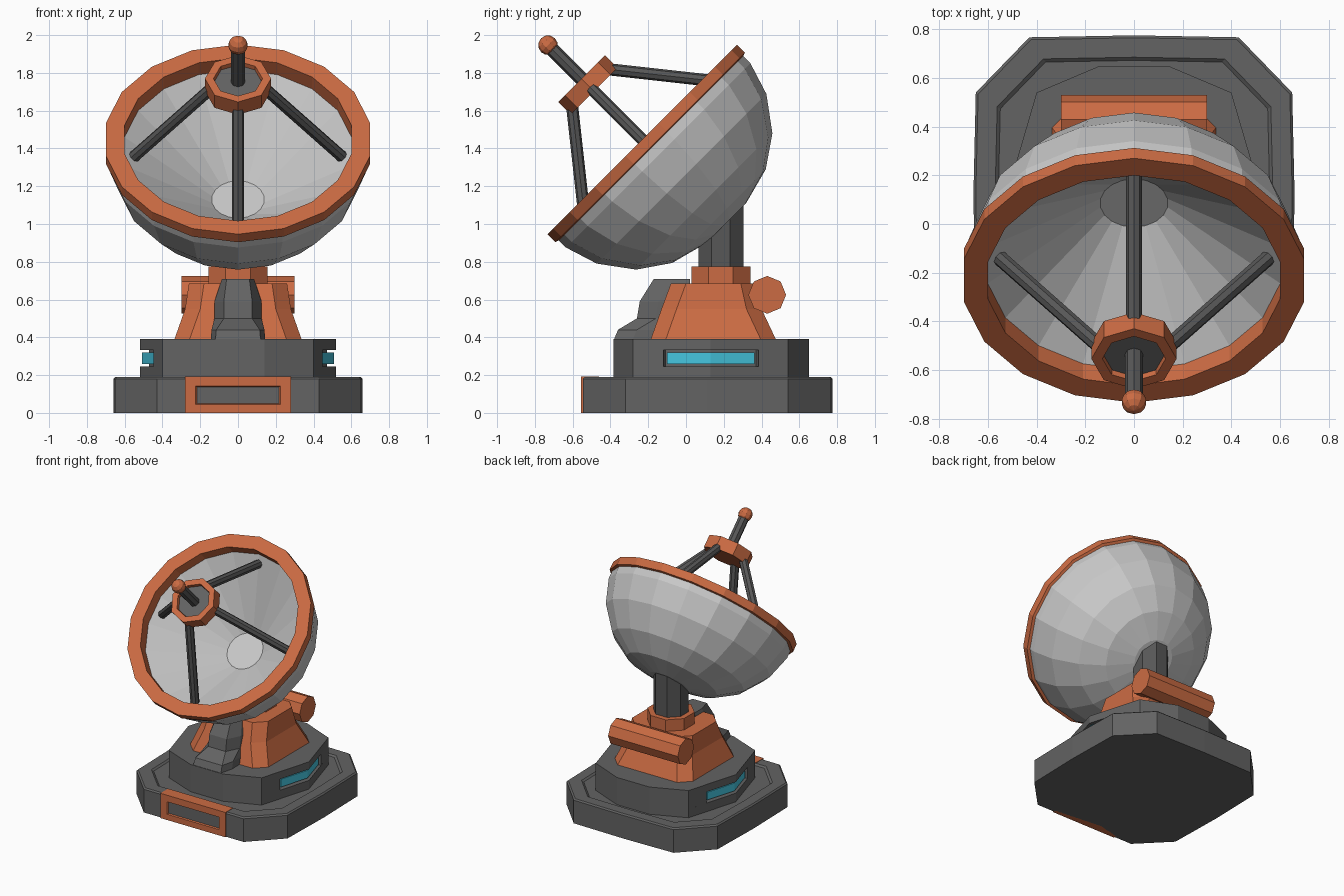
import bpy, bmesh, math
from mathutils import Matrix, Vector

if "Cube" in bpy.data.objects:
    bpy.data.objects.remove(bpy.data.objects["Cube"])


def material(name, rgb):
    m = bpy.data.materials.new(name)
    m.diffuse_color = (*rgb, 1)
    m.use_nodes = True
    m.node_tree.nodes["Principled BSDF"].inputs["Base Color"].default_value = m.diffuse_color
    return m


ORANGE = material("burnt_orange", (0.60, 0.148, 0.056))
DARK = material("dark_grey", (0.125, 0.125, 0.125))
STEEL = material("charcoal", (0.095, 0.095, 0.095))
LIGHT = material("light_grey", (0.58, 0.58, 0.58))
BLUE = material("cyan_blue", (0.06, 0.56, 0.74))
AMBER = material("amber", (0.74, 0.31, 0.07))

I = Matrix.Identity(4)


def finish(name, bm, mat, matrix=I):
    bmesh.ops.recalc_face_normals(bm, faces=bm.faces)
    me = bpy.data.meshes.new(name)
    bm.to_mesh(me)
    bm.free()
    me.transform(matrix)
    me.materials.append(mat)
    ob = bpy.data.objects.new(name, me)
    bpy.context.collection.objects.link(ob)
    return ob


def loft(name, rings, mat, matrix=I, closed=False):
    """Skin a list of equal-length point rings; cap the ends unless closed."""
    bm = bmesh.new()
    vs = [[bm.verts.new(p) for p in r] for r in rings]
    n = len(vs[0])
    pairs = list(zip(vs, vs[1:])) + ([(vs[-1], vs[0])] if closed else [])
    for a, b in pairs:
        for i in range(n):
            j = (i + 1) % n
            bm.faces.new((a[i], a[j], b[j], b[i]))
    if not closed:
        bm.faces.new(vs[0])
        bm.faces.new(vs[-1])
    return finish(name, bm, mat, matrix)


def lathe(name, profile, n, mat, matrix=I, closed=False, phase=0.0):
    """Revolve (radius, height) pairs round z, first vertex towards +y."""
    ang = [math.tau * (i + phase) / n for i in range(n)]
    return loft(name, [[(r * math.sin(a), r * math.cos(a), z) for a in ang]
                       for r, z in profile], mat, matrix, closed)


def rod(name, p, q, r, mat, matrix=I):
    p, q = Vector(p), Vector(q)
    rot = (q - p).to_track_quat('Z', 'Y').to_matrix().to_4x4()
    return lathe(name, [(r, 0), (r, (q - p).length)], 8, mat,
                 matrix @ Matrix.Translation(p) @ rot)


def sym(half):
    return half + [(-x, y) for x, y in reversed(half) if x > 0]


def at(poly, z, s=1.0, cy=0.11):
    return [(x * s, cy + (y - cy) * s, z) for x, y in poly]


# Foot plate with chamfered edge and shallow top step
foot = sym([(0, .775), (.43, .767), (.65, .54), (.66, .11), (.65, -.32), (.43, -.545)])
loft("foot_plate", [at(foot, 0), at(foot, .18), at(foot, .19, .985),
                    at(foot, .19, .865), at(foot, .178, .845)], DARK)


# Front badge plate with recessed amber panel
def rect(x, z0, z1, y):
    return [(-x, y, z0), (x, y, z0), (x, y, z1), (-x, y, z1)]


loft("front_plate", [rect(.28, 0, .193, -.46), rect(.28, 0, .193, -.555),
                     rect(.225, .045, .142, -.555), rect(.212, .053, .134, -.54)], ORANGE)
loft("front_panel", [rect(.21, .054, .133, -.538), rect(.21, .054, .133, -.545)], AMBER)

# Turntable tier, its middle layer notched for the side lights
tier = sym([(.14, .65), (.40, .54), (.52, .13), (.40, -.28), (.14, -.385)])
notched = sym([(.14, .65), (.40, .54), (.445, .385), (.397, .371), (.47, .13),
               (.397, -.108), (.447, -.12), (.40, -.28), (.14, -.385)])
for nm, poly, z0, z1 in (("tier_lower", tier, .16, .245), ("tier_middle", notched, .245, .332),
                         ("tier_upper", tier, .332, .39)):
    loft(nm, [at(poly, z0), at(poly, z1)], DARK)
for s, side in ((1, "right"), (-1, "left")):
    strip = [(s * x, y) for x, y in [(.44, .362), (.508, .13), (.44, -.10),
                                     (.38, -.10), (.45, .13), (.38, .362)]]
    loft("side_light_" + side, [at(strip, .26), at(strip, .32)], BLUE)


# Orange housing: chamfered rectangle shrinking upwards
def housing(x, y0, y1, c, z):
    return [(x - c, y1, z), (x, y1 - c, z), (x, y0 + c, z), (x - c, y0, z),
            (c - x, y0, z), (-x, y0 + c, z), (-x, y1 - c, z), (c - x, y1, z)]


loft("housing", [housing(.34, -.19, .48, .08, .38), housing(.28, -.13, .40, .08, .55),
                 housing(.26, -.08, .37, .08, .685)], ORANGE)

# Grey ridge running down the front of the housing
rows = [(-.385, .38, .12, .145), (-.36, .44, .115, .14), (-.26, .50, .075, .125),
        (-.245, .59, .075, .125), (-.17, .71, .06, .085)]
loft("front_ridge", [[(-b, .02, z), (-b, y + .1, z), (-f, y, z), (f, y, z),
                      (b, y + .1, z), (b, .02, z)] for y, z, f, b in rows], DARK)

# Rear drum, collar and mast
rod("rear_drum", (-.30, .43, .625), (.30, .43, .625), .10, ORANGE)
mast = Matrix.Translation((0, .185, 0))
lathe("mast_collar", [(.17, .66), (.17, .775)], 8, ORANGE, mast, phase=.5)
lathe("mast", [(.128, .7), (.128, 1.10)], 8, STEEL, mast, phase=.5)

# Dish, tilted 45 degrees; local z points out of the bowl
tilt = Matrix.Translation((0, -.232, 1.448)) @ Matrix.Rotation(math.radians(45), 4, 'X')
lathe("dish_bowl", [(.14, -.45), (.615, -.085), (.69, -.05), (.69, -.12), (.635, -.295),
                    (.51, -.465), (.35, -.575), (.15, -.628)], 18, LIGHT, tilt)
lathe("dish_rim", [(.61, 0), (.71, 0), (.71, -.06), (.61, -.09)], 18, ORANGE, tilt, closed=True)

# Feed struts
for i, nm in enumerate(("top", "right", "bottom", "left")):
    a = i * math.pi / 2
    d = Vector((math.sin(a), math.cos(a), 0))
    rod("strut_" + nm, d * .135 + Vector((0, 0, .39)), d * .555 + Vector((0, 0, -.135)),
        .032, STEEL, tilt)

# Feed ring, antenna and tip ball
lathe("feed_ring", [(.175, .36), (.175, .455), (.13, .455), (.125, .425)], 8, ORANGE, tilt)
lathe("feed_face", [(.126, .424), (.126, .431)], 8, DARK, tilt)
rod("antenna", (0, 0, .42), (0, 0, .70), .038, STEEL, tilt)
bm = bmesh.new()
bmesh.ops.create_uvsphere(bm, u_segments=10, v_segments=6, radius=.052)
finish("antenna_tip", bm, ORANGE, tilt @ Matrix.Translation((0, 0, .705)))
